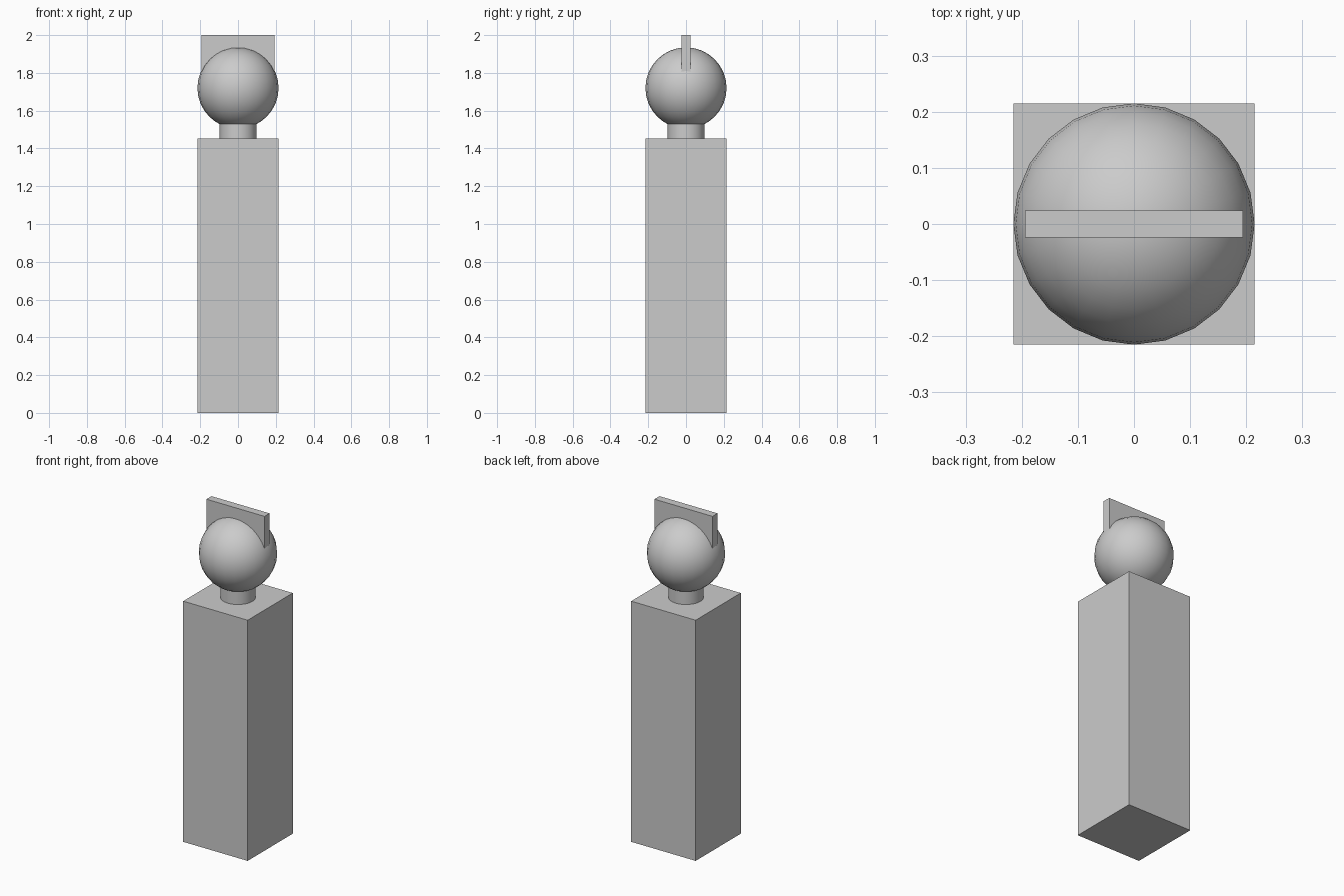
import bpy
import math

default = bpy.data.objects.get("Cube")
if default:
    bpy.data.objects.remove(default, do_unlink=True)

# Single plain grey
grey = bpy.data.materials.new("plain_grey")
grey.use_nodes = True
colour = (0.6, 0.6, 0.6, 1)
grey.diffuse_color = colour
grey.node_tree.nodes["Principled BSDF"].inputs["Base Color"].default_value = colour


def finish(name, smooth=False):
    obj = bpy.context.object
    obj.name = name
    obj.data.materials.append(grey)
    if smooth:
        bpy.ops.object.shade_smooth_by_angle(angle=math.radians(35))
    return obj


def box(name, width, depth, bottom, top):
    bpy.ops.mesh.primitive_cube_add(size=1, location=(0, 0, (bottom + top) / 2))
    obj = finish(name)
    obj.scale = (width, depth, top - bottom)
    bpy.ops.object.transform_apply(location=False, rotation=False, scale=True)


SIDES = 24
RADIUS = 0.215
BODY_TOP = 1.452
HEAD_Z = 1.72

# Square column body
box("body", 2 * RADIUS, 2 * RADIUS, 0, BODY_TOP)

# Short round neck, running up into the head
neck_top = 1.56
bpy.ops.mesh.primitive_cylinder_add(
    vertices=SIDES, radius=0.097, depth=neck_top - BODY_TOP,
    location=(0, 0, (BODY_TOP + neck_top) / 2))
finish("neck", smooth=True)

# Ball head
bpy.ops.mesh.primitive_uv_sphere_add(
    segments=SIDES, ring_count=16, radius=RADIUS, location=(0, 0, HEAD_Z))
finish("head", smooth=True)

# Thin upright plate set into the top of the head
box("crest_plate", 0.388, 0.048, HEAD_Z, 2.0)
